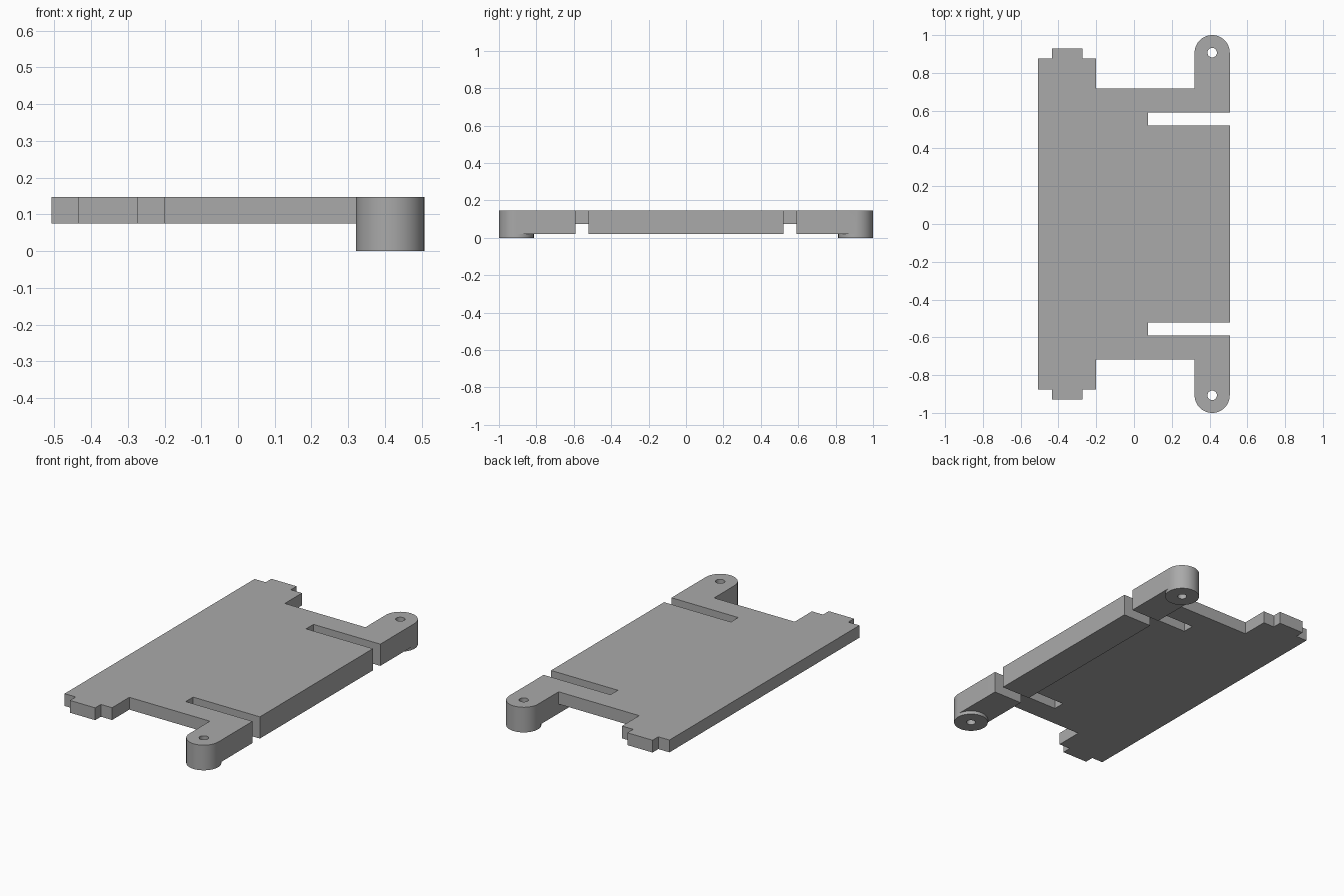
import bpy, bmesh
from math import sin, cos, pi

cube = bpy.data.objects.get("Cube")
if cube:
    bpy.data.objects.remove(cube, do_unlink=True)

TOP, PLATE_BOTTOM, LIP_BOTTOM = 0.147, 0.075, 0.02
LEFT, RIGHT, LIP_X = -0.507, 0.507, 0.321
BOSS_R = (RIGHT - LIP_X) / 2
BOSS_X, BOSS_Y = RIGHT - BOSS_R, 1 - BOSS_R

grey = bpy.data.materials.new("mid grey")
grey.use_nodes = True
grey.diffuse_color = (0.4, 0.4, 0.4, 1)
grey.node_tree.nodes["Principled BSDF"].inputs["Base Color"].default_value = (0.4, 0.4, 0.4, 1)


def prism(name, points, z0, z1):
    """Extrude a flat outline from z0 up to z1."""
    bm = bmesh.new()
    face = bm.faces.new([bm.verts.new((x, y, z0)) for x, y in points])
    new = bmesh.ops.extrude_face_region(bm, geom=[face])["geom"]
    verts = [v for v in new if isinstance(v, bmesh.types.BMVert)]
    bmesh.ops.translate(bm, verts=verts, vec=(0, 0, z1 - z0))
    bmesh.ops.recalc_face_normals(bm, faces=bm.faces)
    mesh = bpy.data.meshes.new(name)
    bm.to_mesh(mesh)
    bm.free()
    mesh.materials.append(grey)
    obj = bpy.data.objects.new(name, mesh)
    bpy.context.collection.objects.link(obj)
    return obj


def arc(cx, cy, r, start, end, steps):
    angles = [start + (end - start) * i / steps for i in range(steps + 1)]
    return [(cx + r * cos(a), cy + r * sin(a)) for a in angles]


def mirrored(half):
    """Close a back half outline with its front reflection."""
    return half + [(x, -y) for x, y in reversed(half)]


def cut(target, cutter):
    cutter.hide_render = True
    bpy.context.view_layer.objects.active = target
    mod = target.modifiers.new("cut", "BOOLEAN")
    mod.operation, mod.solver, mod.object = "DIFFERENCE", "EXACT", cutter
    bpy.ops.object.modifier_apply(modifier=mod.name)
    bpy.data.objects.remove(cutter, do_unlink=True)


# Outline: slot, rounded mounting arm, recess and stepped tab
half = [(RIGHT, 0.522), (0.075, 0.522), (0.075, 0.59), (RIGHT, 0.59)]
half += arc(BOSS_X, BOSS_Y, BOSS_R, 0, pi, 32)
half += [(LIP_X, 0.718), (-0.2, 0.718), (-0.2, 0.877), (-0.272, 0.877),
         (-0.272, 0.93), (-0.435, 0.93), (-0.435, 0.877), (LEFT, 0.877)]
plate = prism("mounting_plate", mirrored(half), 0, TOP)

# Thin plate area beside the thicker lip
cut(plate, prism("underside_cutter", mirrored([(LIP_X, 0.8), (LIP_X, 1.2), (-1, 1.2)]),
                 -0.1, PLATE_BOTTOM))

# Raise the lip so that only the round feet reach the ground
foot_edge = [(0.6, BOSS_Y)] + arc(BOSS_X, BOSS_Y, BOSS_R, 0, -pi, 32) + [(0.2, BOSS_Y)]
cut(plate, prism("lip_cutter", mirrored(foot_edge), -0.1, LIP_BOTTOM))

# Screw holes through the feet
for side in (-1, 1):
    ring = arc(BOSS_X, side * BOSS_Y, 0.025, 0, 2 * pi, 32)[:-1]
    cut(plate, prism("hole_cutter", ring, -0.1, 0.3))

bpy.ops.object.select_all(action="DESELECT")
plate.select_set(True)
bpy.context.view_layer.objects.active = plate
bpy.ops.object.shade_smooth_by_angle(angle=pi / 6)
